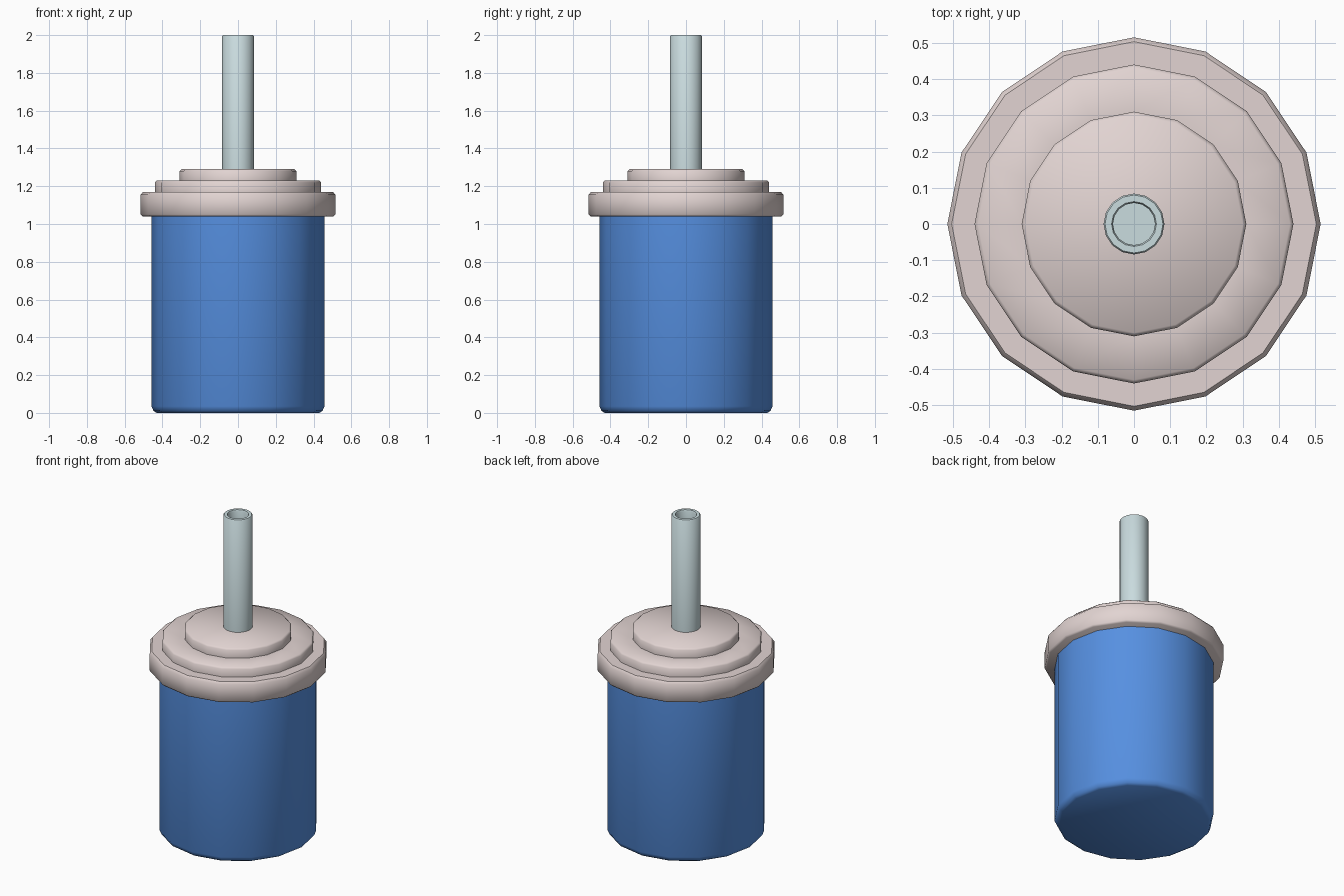
import bpy, bmesh, math

if "Cube" in bpy.data.objects:
    bpy.data.objects.remove(bpy.data.objects["Cube"])

SIDES = 16


def material(name, rgb):
    # sRGB 0-255 to linear
    lin = [((c / 255 + 0.055) / 1.055) ** 2.4 for c in rgb]
    m = bpy.data.materials.new(name)
    m.diffuse_color = (*lin, 1)
    m.use_nodes = True
    m.node_tree.nodes["Principled BSDF"].inputs["Base Color"].default_value = m.diffuse_color
    return m


def lathe(name, profile, mat, sides=SIDES):
    """Revolve (radius, z) points about z, capping both ends."""
    bm = bmesh.new()
    rings = [[bm.verts.new((r * math.cos(2 * math.pi * i / sides),
                            r * math.sin(2 * math.pi * i / sides), z))
              for i in range(sides)] for r, z in profile]
    for a, b in zip(rings, rings[1:]):
        for i in range(sides):
            j = (i + 1) % sides
            bm.faces.new((a[i], a[j], b[j], b[i]))
    bm.faces.new(rings[0][::-1])
    bm.faces.new(rings[-1])
    bmesh.ops.recalc_face_normals(bm, faces=bm.faces)
    mesh = bpy.data.meshes.new(name)
    bm.to_mesh(mesh)
    bm.free()
    obj = bpy.data.objects.new(name, mesh)
    bpy.context.collection.objects.link(obj)
    mesh.materials.append(mat)
    bpy.ops.object.select_all(action='DESELECT')
    obj.select_set(True)
    bpy.context.view_layer.objects.active = obj
    bpy.ops.object.shade_smooth_by_angle(angle=math.radians(50))
    return obj


blue = material("blue", (86, 144, 225))
pink_grey = material("pinkish_grey", (226, 212, 210))
pale_steel = material("pale_steel", (202, 220, 223))

# Canister body with chamfered base
lathe("body", [(0.43, 0), (0.447, 0.01), (0.458, 0.035), (0.458, 1.06)], blue)

# Stepped lid with softened rims
lathe("lid", [(0.505, 1.04), (0.515, 1.05), (0.515, 1.155), (0.503, 1.17),
              (0.44, 1.17), (0.44, 1.22), (0.43, 1.23),
              (0.31, 1.23), (0.31, 1.28), (0.30, 1.29)], pink_grey)

# Hollow pipe: outer wall, rim, bore and floor
lathe("pipe", [(0.084, 1.27), (0.084, 1.995), (0.08, 2.0),
               (0.062, 2.0), (0.058, 1.99), (0.058, 1.9)], pale_steel)
